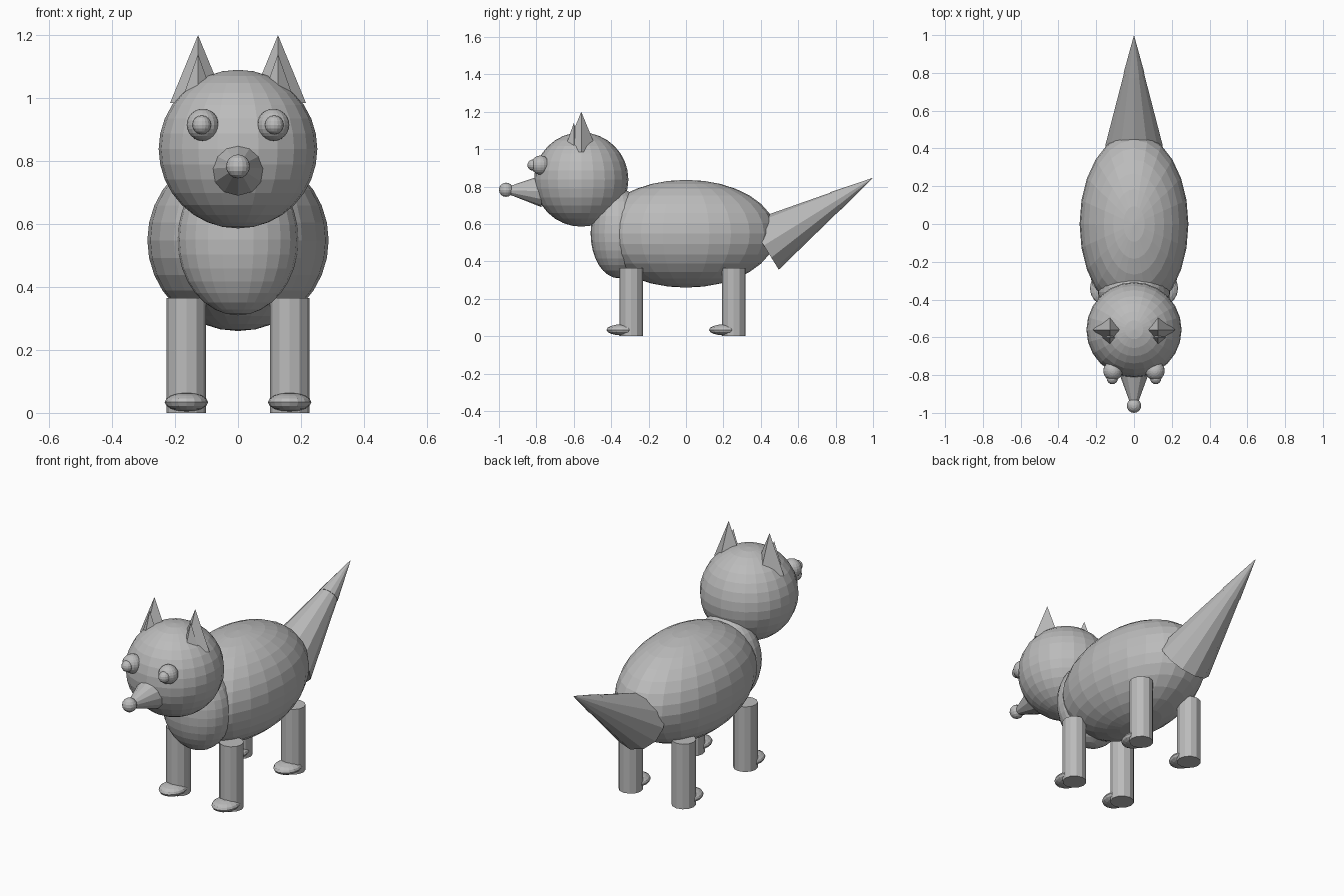
import bpy
from math import radians
from mathutils import Vector

cube = bpy.data.objects.get("Cube")
if cube:
    bpy.data.objects.remove(cube, do_unlink=True)

grey = bpy.data.materials.new("plain grey")
grey.use_nodes = True
grey.diffuse_color = (0.5, 0.5, 0.5, 1)
grey.node_tree.nodes["Principled BSDF"].inputs["Base Color"].default_value = grey.diffuse_color


def finish(name):
    obj = bpy.context.object
    obj.name = name
    obj.data.materials.append(grey)
    return obj


def ball(name, centre, radii, segments=24, rings=16):
    bpy.ops.mesh.primitive_uv_sphere_add(segments=segments, ring_count=rings, radius=1, location=centre)
    bpy.context.object.scale = radii
    return finish(name)


def cone(name, base, tip, base_radius, tip_radius=0, sides=12):
    """Tapered round solid running from base to tip."""
    base, tip = Vector(base), Vector(tip)
    axis = tip - base
    bpy.ops.mesh.primitive_cone_add(vertices=sides, radius1=base_radius, radius2=tip_radius,
                                    depth=axis.length, location=(base + tip) / 2)
    bpy.context.object.rotation_euler = axis.to_track_quat('Z', 'Y').to_euler()
    return finish(name)


# Torso and head
ball("body", (0, 0, 0.548), (0.288, 0.482, 0.288))
ball("chest", (0, -0.36, 0.55), (0.192, 0.15, 0.24))
ball("head", (0, -0.56, 0.838), (0.252, 0.252, 0.252))

# Snout and nose
cone("snout", (0, -0.77, 0.776), (0, -0.95, 0.78), 0.086, 0.02)
ball("nose", (0, -0.962, 0.783), (0.038, 0.038, 0.038), 16, 8)

# Tail with a separate end piece
tail_end = Vector((0, 1.0, 0.847))
axis = Vector((0, 0.85, 0.527)).normalized()
cone("tail", tail_end - axis * 0.687, tail_end - axis * 0.02, 0.152, 0.005)
cone("tail_tip", tail_end - axis * 0.235, tail_end, 0.055)

for side, s in (("left", 1), ("right", -1)):
    # Four-sided ears with a smaller inner ear in front
    cone(side + "_ear", (s * 0.127, -0.56, 0.984), (s * 0.127, -0.56, 1.2), 0.089, sides=4)
    cone(side + "_inner_ear", (s * 0.127, -0.6, 0.984), (s * 0.127, -0.6, 1.14), 0.055, sides=4)

    # Eyes
    ball(side + "_eye", (s * 0.112, -0.778, 0.915), (0.051, 0.051, 0.051), 16, 12)
    ball(side + "_pupil", (s * 0.115, -0.818, 0.915), (0.03, 0.03, 0.03), 16, 8)

    # Legs and feet
    for end, y in (("front", -0.293), ("back", 0.255)):
        x = s * 0.164
        cone(f"{side}_{end}_leg", (x, y, 0), (x, y, 0.365), 0.063, 0.063)
        ball(f"{side}_{end}_foot", (x, y - 0.047, 0.034), (0.069, 0.085, 0.03), 16, 8)
